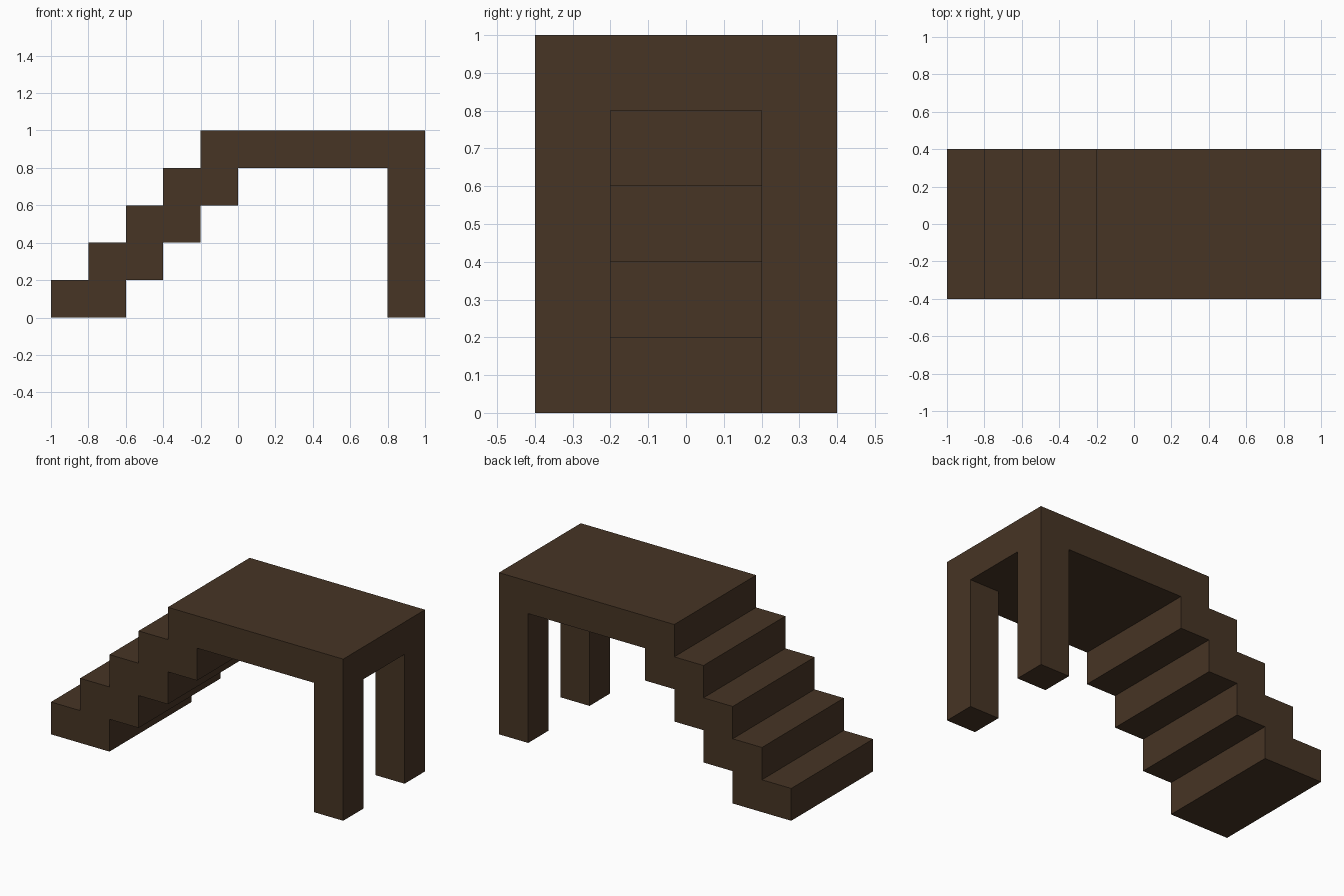
import bpy
import bmesh

cube = bpy.data.objects.get("Cube")
if cube:
    bpy.data.objects.remove(cube, do_unlink=True)

UNIT = 0.2          # step height, tread depth and leg thickness
HALF_WIDTH = 0.4
STEPS = 4

# Dark brown wood
wood = bpy.data.materials.new("dark brown wood")
wood.use_nodes = True
brown = (0.063, 0.035, 0.018, 1.0)
wood.diffuse_color = brown
bsdf = next(n for n in wood.node_tree.nodes if n.type == 'BSDF_PRINCIPLED')
bsdf.inputs["Base Color"].default_value = brown
bsdf.inputs["Roughness"].default_value = 0.8


def extrude_profile(name, profile, y0, y1):
    """Extrude a closed x-z outline from y0 to y1."""
    bm = bmesh.new()
    face = bm.faces.new([bm.verts.new((x, y0, z)) for x, z in profile])
    result = bmesh.ops.extrude_face_region(bm, geom=[face])
    moved = [v for v in result["geom"] if isinstance(v, bmesh.types.BMVert)]
    bmesh.ops.translate(bm, verts=moved, vec=(0, y1 - y0, 0))
    bmesh.ops.recalc_face_normals(bm, faces=bm.faces)
    mesh = bpy.data.meshes.new(name)
    bm.to_mesh(mesh)
    bm.free()
    mesh.materials.append(wood)
    obj = bpy.data.objects.new(name, mesh)
    bpy.context.collection.objects.link(obj)
    return obj


# Staircase and platform: one stepped outline, zigzag above and below
outline = []
for i in range(STEPS + 1):          # upper zigzag, climbing to the platform
    x = -1 + i * UNIT
    outline += [(x, i * UNIT), (x, (i + 1) * UNIT)]
outline += [(1.0, 1.0), (1.0, 0.8)]  # platform end
for i in reversed(range(STEPS)):    # lower zigzag, back down to the ground
    x = -1 + (i + 2) * UNIT
    outline += [(x, (i + 1) * UNIT), (x, i * UNIT)]
extrude_profile("stairs_and_platform", outline, -HALF_WIDTH, HALF_WIDTH)

# Two square legs under the far end of the platform
leg = [(0.8, 0.0), (1.0, 0.0), (1.0, 0.8), (0.8, 0.8)]
extrude_profile("front_leg", leg, -HALF_WIDTH, -HALF_WIDTH + UNIT)
extrude_profile("back_leg", leg, HALF_WIDTH - UNIT, HALF_WIDTH)
